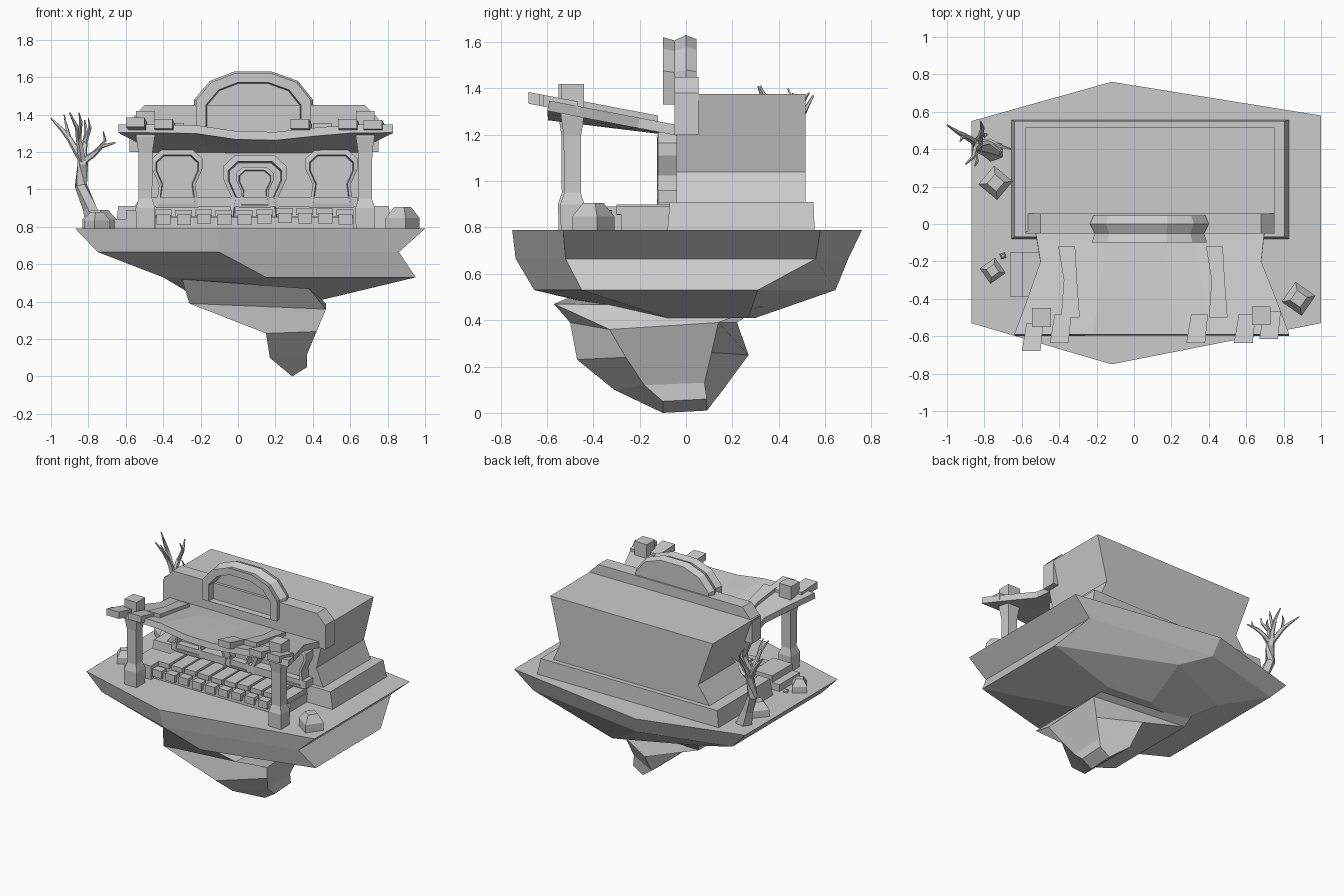
import bpy, bmesh, math, random
from mathutils import Matrix, Vector

random.seed(4)
cube = bpy.data.objects.get("Cube")
if cube:
    bpy.data.objects.remove(cube)

stone = bpy.data.materials.new("plain grey")
stone.use_nodes = True
GREY = (0.6, 0.6, 0.6, 1)
stone.diffuse_color = GREY
stone.node_tree.nodes["Principled BSDF"].inputs["Base Color"].default_value = GREY


def finish(name, bm):
    bmesh.ops.recalc_face_normals(bm, faces=bm.faces)
    mesh = bpy.data.meshes.new(name)
    bm.to_mesh(mesh)
    bm.free()
    mesh.materials.append(stone)
    obj = bpy.data.objects.new(name, mesh)
    bpy.context.collection.objects.link(obj)
    return obj


def loft(name, rings):
    """Skin a list of equal-length point rings and cap both ends."""
    bm = bmesh.new()
    loops = [[bm.verts.new(point) for point in ring] for ring in rings]
    for low, high in zip(loops, loops[1:]):
        for i in range(len(low)):
            j = (i + 1) % len(low)
            bm.faces.new((low[i], low[j], high[j], high[i]))
    bm.faces.new(loops[0])
    bm.faces.new(loops[-1])
    return finish(name, bm)


def rect(x0, x1, y0, y1, z):
    return [(x0, y0, z), (x1, y0, z), (x1, y1, z), (x0, y1, z)]


def box(name, x0, x1, y0, y1, z0, z1):
    return loft(name, [rect(x0, x1, y0, y1, z0), rect(x0, x1, y0, y1, z1)])


def upright(profile, y, scale=1, centre=(0, 0)):
    """Place an x-z outline at depth y, scaled about a centre."""
    cx, cz = centre
    return [(cx + (x - cx) * scale, y, cz + (z - cz) * scale) for x, z in profile]


def tube(name, path, radii, sides=5):
    """Tapered branch along a path of points."""
    path = [Vector(p) for p in path]
    rings = []
    for i, point in enumerate(path):
        along = path[min(i + 1, len(path) - 1)] - path[max(i - 1, 0)]
        turn = along.to_track_quat("Z", "Y")
        angles = [math.tau * k / sides for k in range(sides)]
        rings.append([point + turn @ Vector((math.cos(a), math.sin(a), 0)) * radii[i] for a in angles])
    return loft(name, rings)


# Floating island: hexagonal slab tapering downwards
def level(points, z):
    return [(x, y, z) for x, y in points]


loft("island", [
    level([(-.87, -.53), (-.12, -.75), (1, -.53), (1, .58), (-.12, .76), (-.87, .55)], .79),
    level([(-.75, -.52), (-.1, -.735), (.86, -.52), (.86, .56), (-.1, .7), (-.75, .53)], .665),
    level([(-.4, -.45), (.15, -.655), (.95, -.45), (.95, .31), (.15, .645), (-.4, .4)], .53),
    level([(-.2, -.1), (.1, -.15), (.45, -.08), (.45, .27), (.1, .3), (-.2, .2)], .41)])

# Hanging rock under the island
loft("hanging_rock", [
    [(-.3, -.45, .52), (.38, -.57, .47), (.4, .33, .46), (-.3, .3, .52)],
    [(-.26, -.5, .39), (.47, -.33, .36), (.47, .14, .39), (-.26, .22, .39)],
    [(.15, -.47, .23), (.42, -.26, .24), (.42, .11, .26), (.15, .27, .25)],
    [(.17, -.31, .1), (.37, -.18, .12), (.37, .08, .13), (.17, .16, .1)],
    [(.29, -.1, 0), (.37, -.1, .05), (.37, .09, .06), (.29, .09, .01)]])

# Building: plinth, waisted body, stepped parapet
loft("plinth", [rect(-.655, .83, -.08, .555, .79), rect(-.64, .805, -.07, .55, .91)])
loft("building_body", [rect(-.56, .73, -.04, .515, .9), rect(-.46, .67, -.04, .515, 1.04),
                       rect(-.58, .75, -.04, .515, 1.375)])
parapet = [(-.58, 1.2), (.75, 1.2), (.75, 1.38), (.68, 1.45), (-.5, 1.45), (-.58, 1.36)]
loft("parapet", [upright(parapet, .055), upright(parapet, -.05)])

# Arched sign frame: grooved rim around a sunken panel
arch = [(-.235, 1.33), (-.235, 1.48), (-.15, 1.58), (-.02, 1.63), (.18, 1.63),
        (.32, 1.58), (.4, 1.48), (.4, 1.33)]
middle = (.083, 1.34)
loft("arched_sign", [upright(arch, y, s, middle) for y, s in
                     ((.045, .94), (0, 1), (-.05, .92), (-.1, .97), (-.1, .8), (-.03, .78))])


# Windows and door: bulging frames with a sunken pane
def bulging_frame(name, x, width, z0, z1):
    half = [(.42, 0), (.36, .4), (.5, .68), (.5, .85), (.32, 1)]
    outline = half + [(-u, v) for u, v in reversed(half)]
    profile = [(x + u * width, z0 + v * (z1 - z0)) for u, v in outline]
    centre = (x, (z0 + z1) / 2)
    loft(name, [upright(profile, y, s, centre) for y, s in
                ((-.03, 1), (-.12, 1), (-.125, .84), (-.07, .8))])


bulging_frame("left_window", .5, .28, .9, 1.21)
bulging_frame("right_window", -.325, .27, .9, 1.21)
bulging_frame("door", .09, .34, .8, 1.18)
bulging_frame("door_panel", .09, .2, .9, 1.12)
box("wall_ledge", -.46, .64, -.12, -.04, .905, .96)


# Porch roof: sagging sheet rising towards the front
def roof_z(y):
    return 1.235 - .19 * y


sag = [0, 0, .005, .04, .045, .02, 0, 0]
bm = bmesh.new()
grid = []
for y, left, right in ((-.59, -.64, .83), (-.4, -.57, .76), (-.2, -.5, .68), (-.02, -.53, .7)):
    row = []
    for i, drop in enumerate(sag):
        x = left + (right - left) * i / (len(sag) - 1)
        row.append(bm.verts.new((x, y, roof_z(y) + drop * y * 1.5)))
    grid.append(row)
for a, b in zip(grid, grid[1:]):
    for i in range(len(sag) - 1):
        bm.faces.new((a[i], a[i + 1], b[i + 1], b[i]))
roof = finish("porch_roof", bm)
solid = roof.modifiers.new("thickness", "SOLIDIFY")
solid.thickness = .045
solid.offset = -1


# Loose planks on the roof, following its slope
def roof_plank(name, stations, under, over):
    rings = []
    for x, y, half in stations:
        z = roof_z(y)
        rings.append([(x - half, y, z - under), (x + half, y, z - under),
                      (x + half, y, z + over), (x - half, y, z + over)])
    loft(name, rings)


for x, y in ((-.55, -.68), (-.4, -.635), (.33, -.635), (.585, -.635), (.72, -.615)):
    roof_plank("roof_edge_plank", [(x, y, .05), (x + .02, y + .15, .045)], .03, .02)
for x in (-.34, .45):
    roof_plank("roof_long_plank", [(x, -.5, .05), (x, -.3, .035), (x - .02, -.12, .045)], .03, .025)

# Porch posts with flared feet
for x, y in ((-.495, -.5), (.68, -.49)):
    loft("porch_post", [rect(x - w, x + w, y - w, y + w, z) for w, z in
                        ((.05, .79), (.052, .9), (.036, .95), (.038, 1.2), (.05, 1.28), (.05, 1.42))])

# Porch floor boards with a row of step blocks in front
box("deck_beam", -.44, .62, -.28, -.06, .785, .855)
for i in range(10):
    x = -.4 + i * .108
    lift = random.uniform(-.006, .006)
    box("deck_board", x - .045, x + .045, -.3, -.06, .86 + lift, .895 + lift)
    box("step_block", x - .035, x + .04, -.38, -.32, .815 + lift, .87 + lift)
box("step_rail", -.44, .62, -.36, -.33, .79, .85)
box("side_step_low", -.66, -.595, -.39, -.15, .785, .84)
box("side_step_high", -.6, -.44, -.39, -.15, .785, .89)

# Rocks on the grass
for x, y, size, tall, angle in ((-.74, .22, .065, .1, 50), (-.755, -.25, .05, .09, 35),
                                (.88, -.4, .065, .115, 55), (-.7, -.17, .014, .02, 20)):
    rock = loft("boulder", [rect(-size * w, size * w, -size * w, size * w, h * tall)
                            for w, h in ((1, -.1), (1, .5), (.5, 1))])
    rock.matrix_world = Matrix.Translation((x, y, .79)) @ Matrix.Rotation(math.radians(angle), 4, "Z")

# Bare tree: trunk and forked branches
tube("tree_trunk", [(-.75, .39, .78), (-.79, .4, .9), (-.84, .42, 1.02), (-.83, .43, 1.13), (-.83, .45, 1.2)],
     [.06, .04, .035, .03, .024])
fork = (-.83, .43, 1.15)
tips = [
    [(-.9, .47, 1.27), (-.94, .49, 1.32), (-1, .53, 1.38)],
    [(-.85, .4, 1.26), (-.86, .36, 1.33), (-.9, .32, 1.41)],
    [(-.82, .47, 1.24), (-.81, .51, 1.3), (-.82, .55, 1.37)],
    [(-.77, .44, 1.19), (-.73, .42, 1.23), (-.655, .4, 1.25)]]
for tip in tips:
    tube("tree_branch", [fork] + tip, [.022, .016, .012, .004])
    mid = Vector(tip[1])
    tube("tree_twig", [tip[0], mid + Vector((.02, -.03, .03)), mid + Vector((.01, -.05, .08))],
         [.012, .009, .003], 4)
